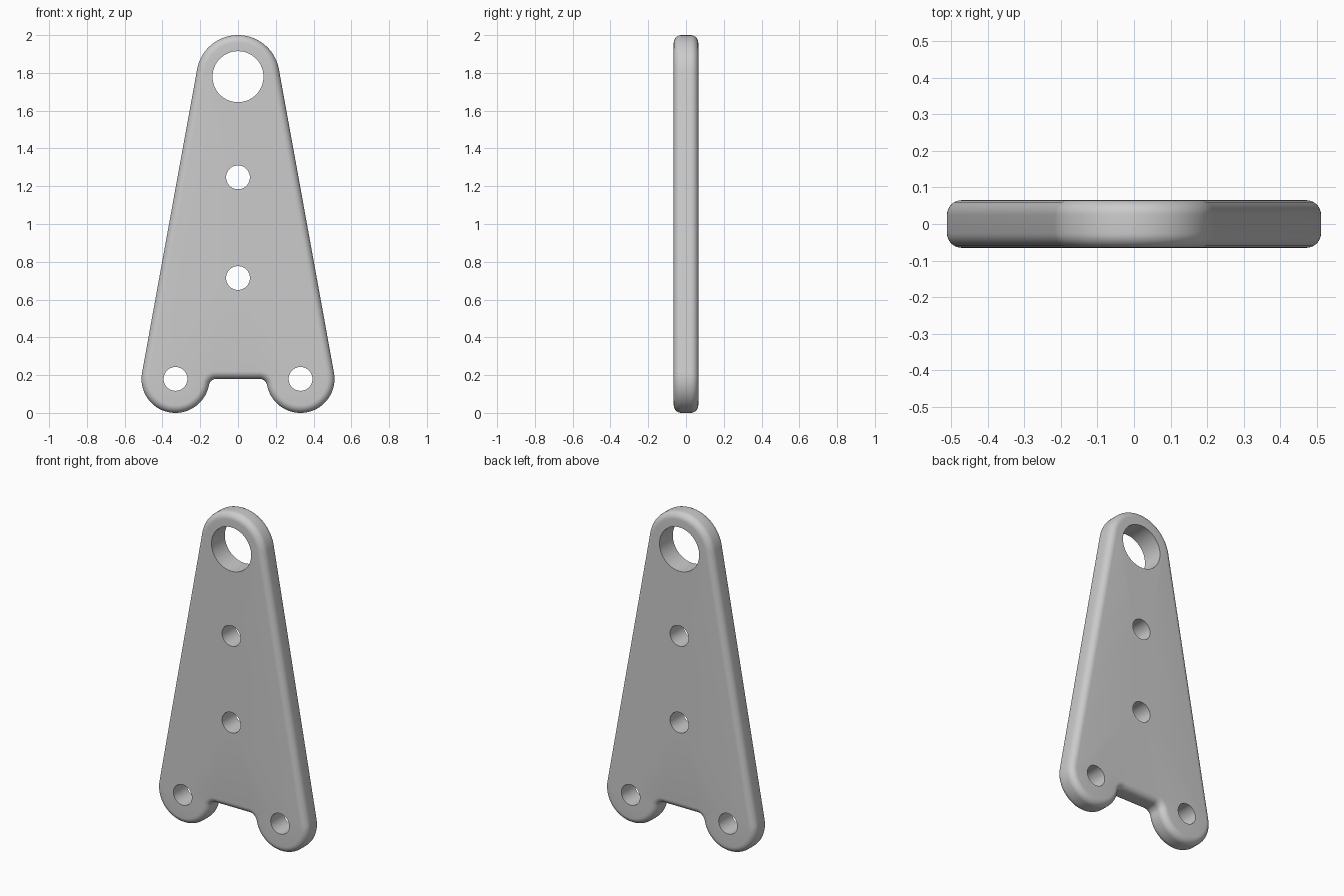
import bpy, bmesh, math
from math import sin, cos, pi, atan2, acos, hypot, sqrt

if "Cube" in bpy.data.objects:
    bpy.data.objects.remove(bpy.data.objects["Cube"])

HALF = 0.065            # half thickness
ROUND = 0.04            # edge rounding radius
TOP_Z, TOP_R = 1.78, 0.22
LOBE_X, LOBE_Z, LOBE_R = 0.331, 0.18, 0.18
NOTCH_R = 0.04          # inner corner radius of the notch
HOLES = [(0, TOP_Z, 0.135), (0, 1.247, 0.063), (0, 0.714, 0.063),
         (-LOBE_X, LOBE_Z, 0.063), (LOBE_X, LOBE_Z, 0.063)]


def arc(cx, cz, r, a0, a1, n):
    return [(cx + r * cos(a0 + (a1 - a0) * i / n),
             cz + r * sin(a0 + (a1 - a0) * i / n)) for i in range(n + 1)]


def outline(d):
    """Plate outline moved inward by d: top arc, lobe arc, notch corner, mirrored."""
    dx, dz = LOBE_X, LOBE_Z - TOP_Z
    side = atan2(dz, dx) + acos((TOP_R - LOBE_R) / hypot(dx, dz))
    reach = sqrt((LOBE_R + NOTCH_R) ** 2 - NOTCH_R ** 2)
    corner = atan2(NOTCH_R, reach)
    half = arc(0, TOP_Z, TOP_R - d, pi / 2, side, 24)
    half += arc(LOBE_X, LOBE_Z, LOBE_R - d, side, corner - pi, 40)
    half += arc(LOBE_X - reach, LOBE_Z - NOTCH_R, NOTCH_R + d, corner, pi / 2, 10)[1:]
    return half + [(-x, z) for x, z in reversed(half[1:])]


bm = bmesh.new()


def ring(points, y):
    return [bm.verts.new((x, y, z)) for x, z in points]


def bridge(a, b):
    n = len(a)
    for i in range(n):
        j = (i + 1) % n
        bm.faces.new((a[i], a[j], b[j], b[i]))


def loop_edges(v):
    return [bm.edges.get((v[i], v[(i + 1) % len(v)])) for i in range(len(v))]


# Rounded outer rim
STEPS = 8
section = []
for i in range(STEPS + 1):
    a = pi / 2 * i / STEPS
    section.append((ROUND * (1 - sin(a)), HALF - ROUND + ROUND * cos(a)))
section = [(d, -y) for d, y in section] + [(d, y) for d, y in reversed(section)]
rings = [ring(outline(d), y) for d, y in section]
for a, b in zip(rings, rings[1:]):
    bridge(a, b)

# Walls of the drilled holes
front_edges, back_edges = loop_edges(rings[0]), loop_edges(rings[-1])
for x, z, r in HOLES:
    pts = arc(x, z, r, 0, 2 * pi, 64)[:-1]
    f, b = ring(pts, -HALF), ring(pts, HALF)
    bridge(f, b)
    front_edges += loop_edges(f)
    back_edges += loop_edges(b)

# Flat front and back faces around the holes
for edges, ny in ((front_edges, -1), (back_edges, 1)):
    bmesh.ops.triangle_fill(bm, use_beauty=True, use_dissolve=False,
                            edges=edges, normal=(0, ny, 0))
bmesh.ops.recalc_face_normals(bm, faces=bm.faces[:])

mesh = bpy.data.meshes.new("bracket_plate")
bm.to_mesh(mesh)
bm.free()
plate = bpy.data.objects.new("bracket_plate", mesh)
bpy.context.collection.objects.link(plate)

# Plain grey metal
grey = bpy.data.materials.new("grey_metal")
grey.diffuse_color = (0.6, 0.6, 0.6, 1)
grey.use_nodes = True
grey.node_tree.nodes["Principled BSDF"].inputs["Base Color"].default_value = grey.diffuse_color
mesh.materials.append(grey)

bpy.context.view_layer.objects.active = plate
plate.select_set(True)
bpy.ops.object.shade_smooth_by_angle(angle=math.radians(35))
